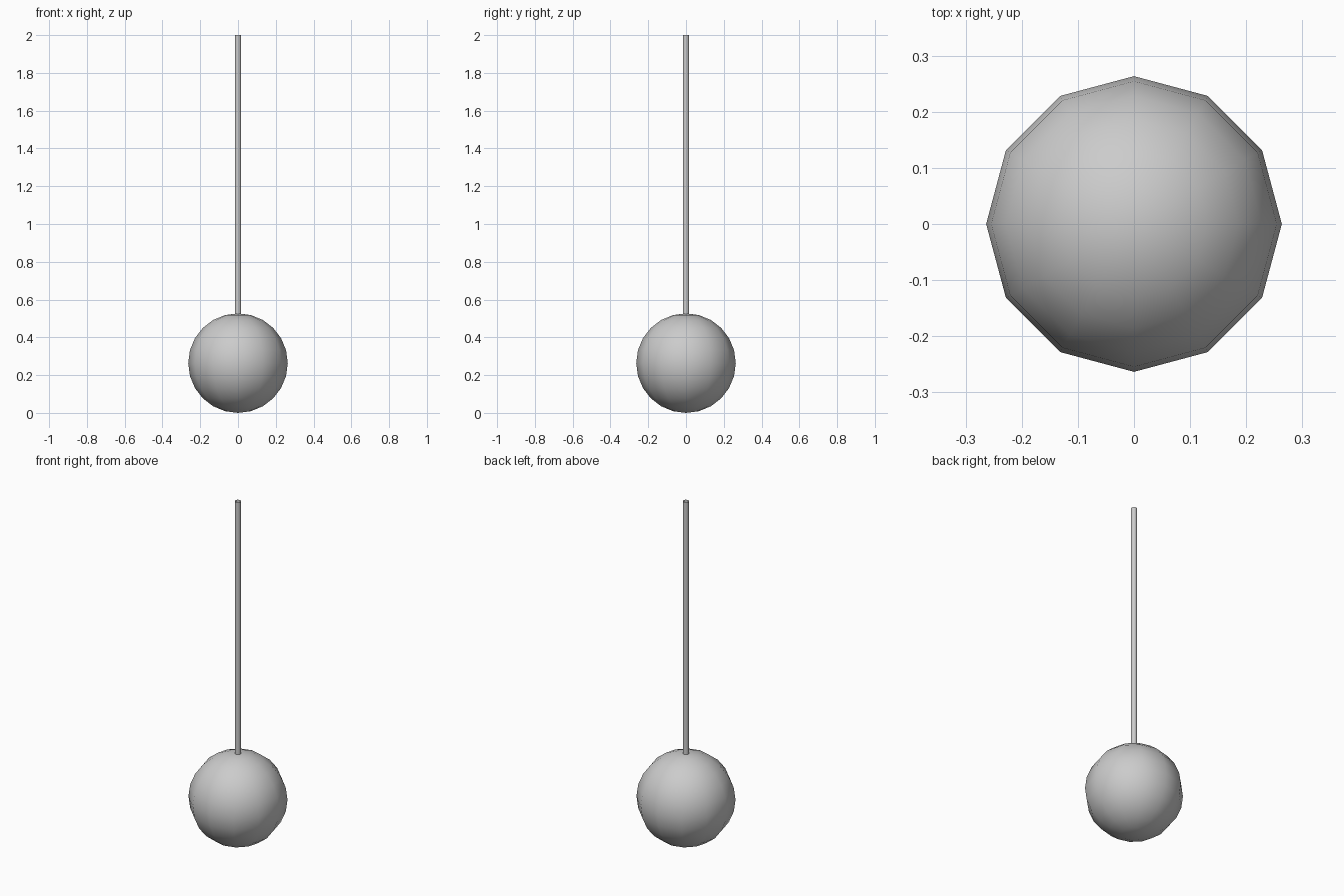
import bpy

if "Cube" in bpy.data.objects:
    bpy.data.objects.remove(bpy.data.objects["Cube"])

R = 0.2635      # ball radius
ROD_R = 0.017   # rod radius
ROD_BOTTOM = 2 * R - 0.006
ROD_TOP = 2.0

# Ball: 12 sides, 12 rings
bpy.ops.mesh.primitive_uv_sphere_add(segments=12, ring_count=12, radius=R,
                                     location=(0, 0, R))
ball = bpy.context.object
ball.name = "ball"
bpy.ops.object.shade_smooth()

# Thin open rod rising from the top of the ball
bpy.ops.mesh.primitive_cylinder_add(vertices=8, radius=ROD_R,
                                    depth=ROD_TOP - ROD_BOTTOM,
                                    end_fill_type='NOTHING',
                                    location=(0, 0, (ROD_TOP + ROD_BOTTOM) / 2))
rod = bpy.context.object
rod.name = "rod"
bpy.ops.object.shade_smooth()
